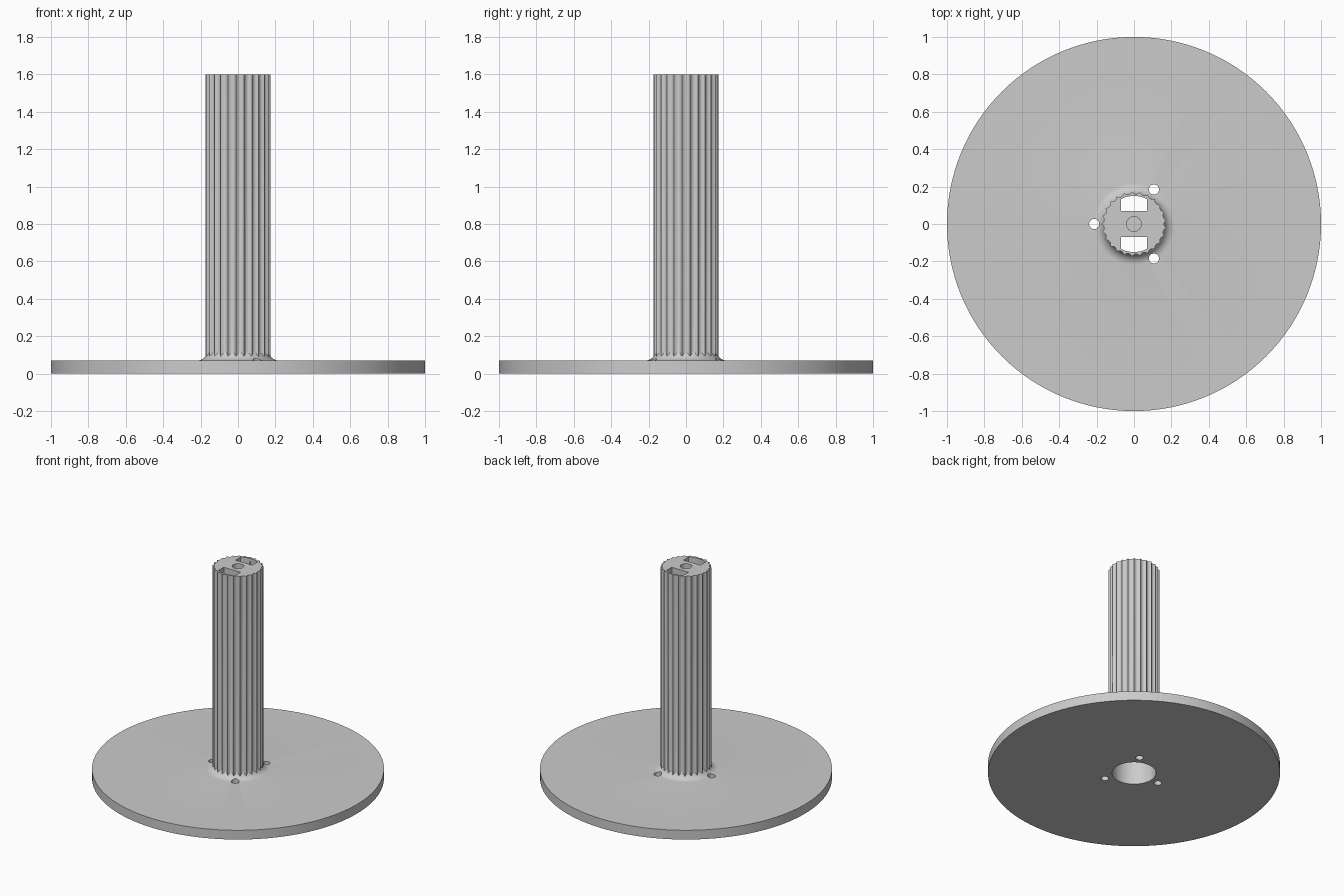
import bpy, bmesh
from math import sin, cos, pi, radians

cube = bpy.data.objects.get("Cube")
if cube:
    bpy.data.objects.remove(cube)

grey = bpy.data.materials.new("plain_grey")
grey.use_nodes = True
grey.diffuse_color = (0.6, 0.6, 0.6, 1)
grey.node_tree.nodes["Principled BSDF"].inputs["Base Color"].default_value = (0.6, 0.6, 0.6, 1)

DISC_H, TOP = 0.07, 1.6
CORE_R, RIDGE_R, BORE_R = 0.16, 0.174, 0.15
FILLET, CAP = 0.06, 0.1
TEETH = 25


def add_object(name, bm):
    bmesh.ops.recalc_face_normals(bm, faces=bm.faces)
    mesh = bpy.data.meshes.new(name)
    bm.to_mesh(mesh)
    bm.free()
    mesh.materials.append(grey)
    obj = bpy.data.objects.new(name, mesh)
    bpy.context.collection.objects.link(obj)
    return obj


def prism(name, outline, z0, z1):
    bm = bmesh.new()
    face = bm.faces.new([bm.verts.new((x, y, z0)) for x, y in outline])
    side = bmesh.ops.extrude_face_region(bm, geom=[face])["geom"]
    bmesh.ops.translate(bm, vec=(0, 0, z1 - z0),
                        verts=[v for v in side if isinstance(v, bmesh.types.BMVert)])
    return add_object(name, bm)


def lathe(name, profile, steps=128):
    """Revolve (radius, z) points that start and end on the axis."""
    bm = bmesh.new()
    verts = [bm.verts.new((r, 0, z)) for r, z in profile]
    edges = [bm.edges.new(pair) for pair in zip(verts, verts[1:])]
    bmesh.ops.spin(bm, geom=verts + edges, cent=(0, 0, 0), axis=(0, 0, 1),
                   angle=2 * pi, steps=steps)
    bmesh.ops.remove_doubles(bm, verts=bm.verts, dist=1e-5)
    return add_object(name, bm)


def circle(radius, cx=0, cy=0, steps=32):
    return [(cx + radius * cos(2 * pi * i / steps), cy + radius * sin(2 * pi * i / steps))
            for i in range(steps)]


def boolean(target, other, operation):
    mod = target.modifiers.new(operation.lower(), "BOOLEAN")
    mod.operation, mod.object, mod.solver = operation, other, "EXACT"
    bpy.context.view_layer.objects.active = target
    bpy.ops.object.modifier_apply(modifier=mod.name)
    bpy.data.objects.remove(other)


# Round base with a concave fillet rising into the shaft core
fillet = [(CORE_R + FILLET * (1 - sin(a)), DISC_H + FILLET * (1 - cos(a)))
          for a in [i * pi / 16 for i in range(9)]]
fillet = [(r, z) for r, z in fillet]
spool = lathe("splined_spindle", [(0, 0), (1, 0), (1, DISC_H)] + fillet
              + [(CORE_R, TOP - 0.02), (0, TOP - 0.02)])

# Splined shaft: pointed ridges separated by shallow scooped grooves
outline = []
for i in range(TEETH):
    for k in range(8):
        t = k / 8
        r = CORE_R + 0.001 + (RIDGE_R - CORE_R - 0.001) * abs(2 * t - 1) ** 2
        a = pi + (i + t) * 2 * pi / TEETH
        outline.append((r * cos(a), r * sin(a)))
boolean(spool, prism("splines", outline, DISC_H / 2, TOP), "UNION")

# Bore open at the bottom, and a blind screw recess on top
boolean(spool, prism("bore", circle(BORE_R, steps=96), -0.1, TOP - CAP), "DIFFERENCE")
boolean(spool, prism("recess", circle(0.04), TOP - CAP / 2, TOP + 0.1), "DIFFERENCE")

# Two slots through the cap, each closed by an arc flush with the bore
half = math_half = 0.07
for side in (1, -1):
    slot = [(-half, side * 0.07), (half, side * 0.07)]
    for i in range(13):
        x = half - 2 * half * i / 12
        slot.append((x, side * (BORE_R ** 2 - x * x) ** 0.5))
    boolean(spool, prism("slot", slot, TOP - CAP - 0.05, TOP + 0.1), "DIFFERENCE")

# Three mounting holes through the base
for deg in (60, 180, 300):
    a = radians(deg)
    boolean(spool, prism("hole", circle(0.027, 0.213 * cos(a), 0.213 * sin(a)), -0.1, 0.3),
            "DIFFERENCE")

bpy.ops.object.select_all(action="DESELECT")
spool.select_set(True)
bpy.context.view_layer.objects.active = spool
bpy.ops.object.shade_smooth_by_angle(angle=radians(25))
